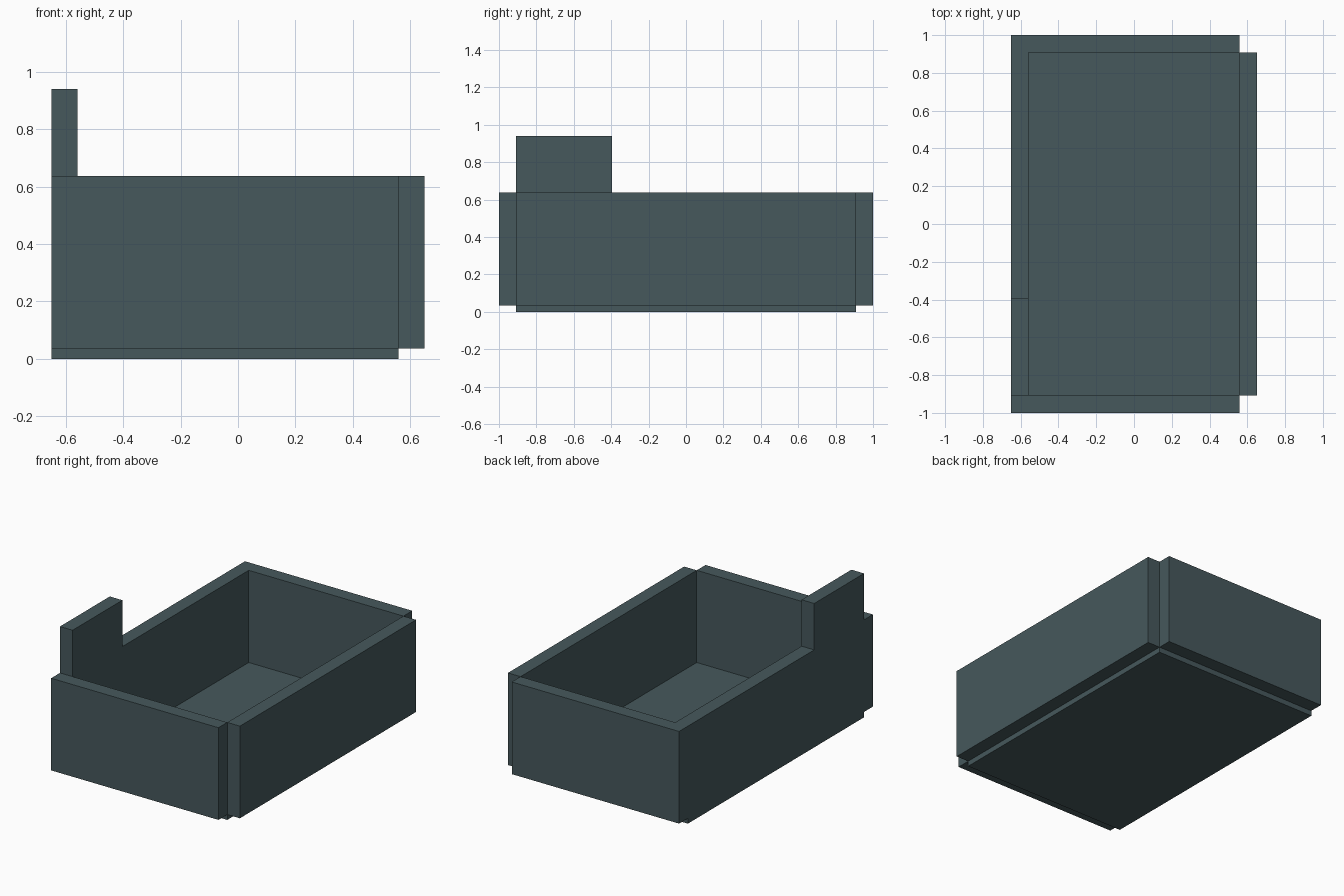
import bpy

if "Cube" in bpy.data.objects:
    bpy.data.objects.remove(bpy.data.objects["Cube"])

# One slate colour for the whole tray
slate = bpy.data.materials.new("slate_grey")
slate.diffuse_color = (0.061, 0.098, 0.107, 1)
slate.use_nodes = True
slate.node_tree.nodes["Principled BSDF"].inputs["Base Color"].default_value = slate.diffuse_color


def prism(name, outline, place, a, b):
    """Extrude a 2D outline from a to b; place maps (u, v, depth) to xyz."""
    n = len(outline)
    verts = [place(u, v, d) for d in (a, b) for u, v in outline]
    faces = [tuple(range(n)), tuple(range(2 * n - 1, n - 1, -1))]
    faces += [(i, i + n, (i + 1) % n + n, (i + 1) % n) for i in range(n)]
    mesh = bpy.data.meshes.new(name)
    mesh.from_pydata(verts, [], faces)
    mesh.materials.append(slate)
    obj = bpy.data.objects.new(name, mesh)
    bpy.context.collection.objects.link(obj)
    # Consistent outward normals
    import bmesh
    bm = bmesh.new()
    bm.from_mesh(mesh)
    bmesh.ops.recalc_face_normals(bm, faces=bm.faces)
    bm.to_mesh(mesh)
    bm.free()


def box(name, x0, x1, y0, y1, z0, z1):
    prism(name, [(x0, y0), (x1, y0), (x1, y1), (x0, y1)],
          lambda u, v, d: (u, v, d), z0, z1)


X, Y, T = 0.65, 1.0, 0.091       # half width, half length, board thickness
FLOOR, RIM, TAB = 0.035, 0.637, 0.94
XI, YI = X - T, Y - T            # inner faces

# Floor board, then front, back and right wall boards
box("floor_board", -X, XI, -YI, YI, 0, FLOOR)
box("front_wall", -X, XI, -Y, -YI, FLOOR, RIM)
box("back_wall", -X, XI, YI, Y, FLOOR, RIM)
box("right_wall", XI, X, -YI, YI, FLOOR, RIM)

# Left wall with its raised tab at the front end
prism("left_wall_with_tab",
      [(-YI, FLOOR), (YI, FLOOR), (YI, RIM), (-0.395, RIM), (-0.395, TAB), (-YI, TAB)],
      lambda u, v, d: (d, u, v), -X, -XI)
